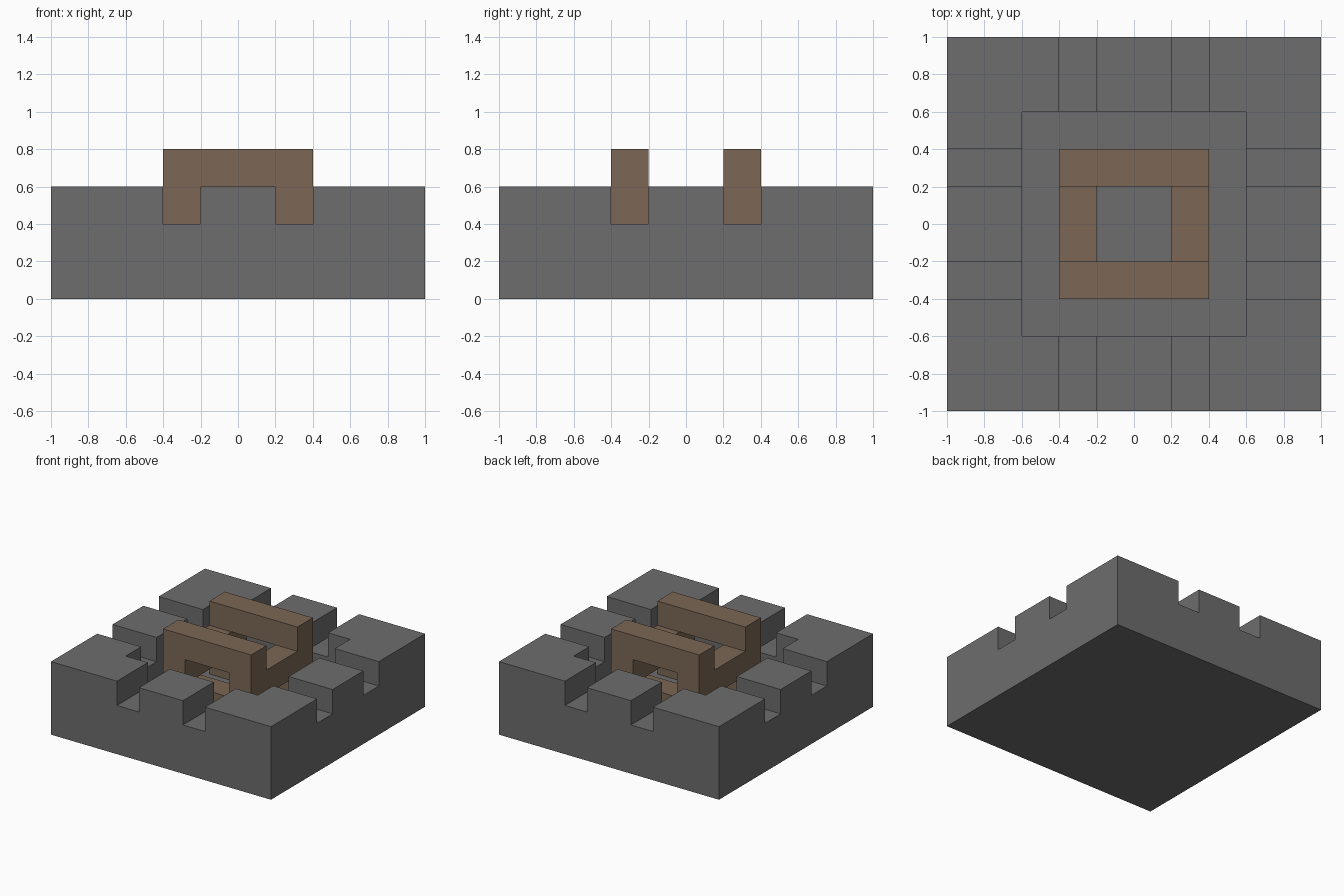
import bpy

if "Cube" in bpy.data.objects:
    bpy.data.objects.remove(bpy.data.objects["Cube"])

U = 0.2  # module: every part sits on a 0.2 grid


def material(name, color):
    mat = bpy.data.materials.new(name)
    mat.diffuse_color = (*color, 1)
    mat.use_nodes = True
    mat.node_tree.nodes["Principled BSDF"].inputs["Base Color"].default_value = mat.diffuse_color
    return mat


def box(name, x, y, z, mat=None):
    """Axis-aligned box from three (min, max) ranges."""
    lo, hi = zip(x, y, z)
    bpy.ops.mesh.primitive_cube_add(size=1, location=[(a + b) / 2 for a, b in zip(lo, hi)])
    ob = bpy.context.object
    ob.name = name
    ob.scale = [b - a for a, b in zip(lo, hi)]
    bpy.ops.object.transform_apply(location=False, rotation=False, scale=True)
    if mat:
        ob.data.materials.append(mat)
    return ob


def cut(target, cutter):
    mod = target.modifiers.new("cut", 'BOOLEAN')
    mod.operation = 'DIFFERENCE'
    mod.solver = 'EXACT'
    mod.object = cutter
    bpy.context.view_layer.objects.active = target
    bpy.ops.object.modifier_apply(modifier=mod.name)
    bpy.data.objects.remove(cutter)


stone = material("dark_stone", (0.153, 0.153, 0.153))
wood = material("wood", (0.20, 0.136, 0.091))

# Stone base with a square pit and four crossing grooves
base = box("stone_base", (-1, 1), (-1, 1), (0, 3 * U), stone)
cut(base, box("pit_cutter", (-3 * U, 3 * U), (-3 * U, 3 * U), (U, 1), stone))
for s in (-1, 1):
    strip = sorted((s * U, s * 2 * U))
    cut(base, box("groove_cutter", strip, (-1.1, 1.1), (2 * U, 1), stone))
    cut(base, box("groove_cutter", (-1.1, 1.1), strip, (2 * U, 1), stone))

# Stacked logs in the pit, alternating direction layer by layer
span = (-2 * U, 2 * U)
for layer, along_x in ((1, True), (2, False), (3, True)):
    z = (layer * U, (layer + 1) * U)
    for s, side in ((-1, "a"), (1, "b")):
        strip = sorted((s * U, s * 2 * U))
        x, y = (span, strip) if along_x else (strip, span)
        box(f"log_layer_{layer}_{side}", x, y, z, wood)
